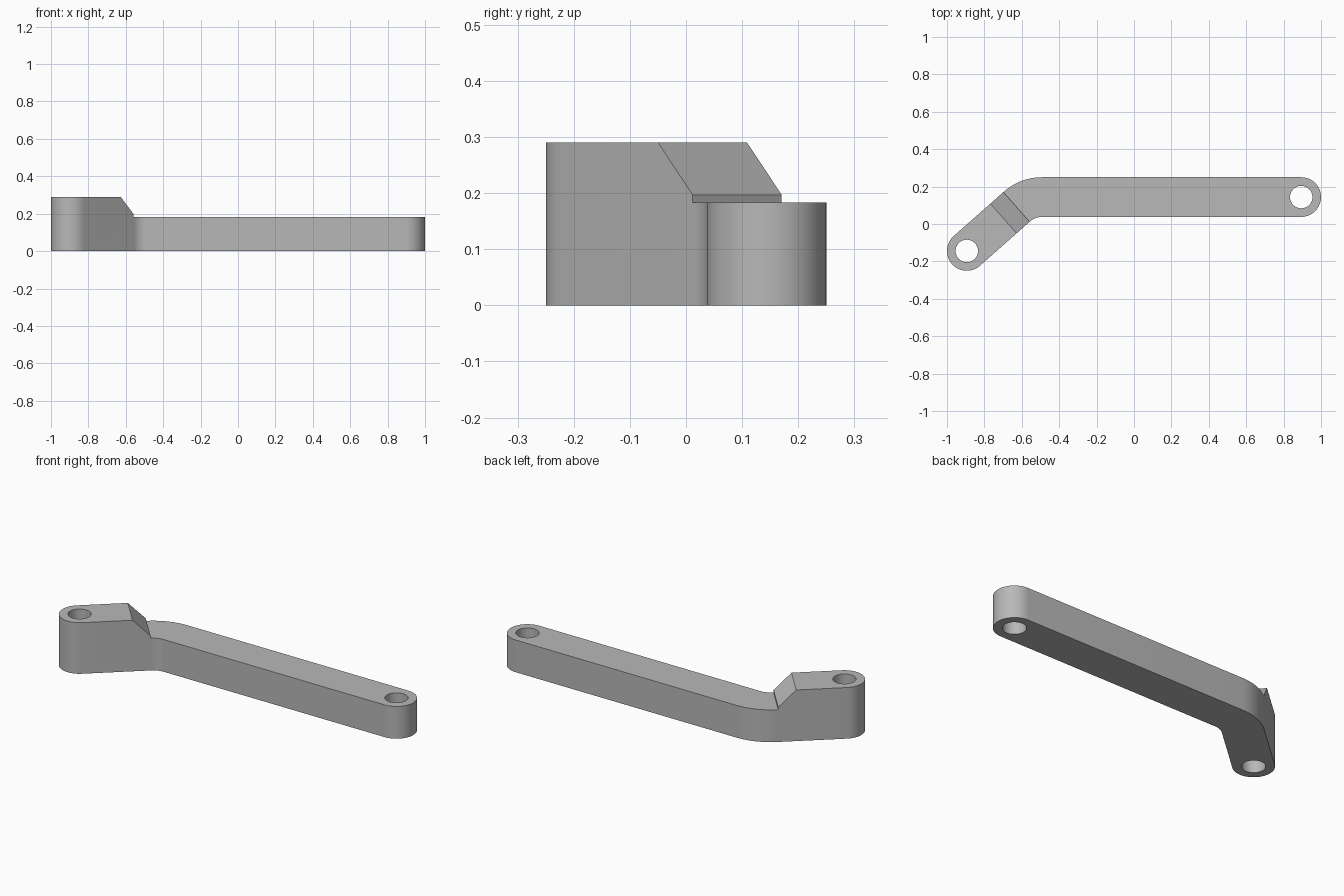
import bpy
import bmesh
from math import radians, sin, cos, tan
from mathutils import Vector

if "Cube" in bpy.data.objects:
    bpy.data.objects.remove(bpy.data.objects["Cube"], do_unlink=True)

WIDTH = 0.106                      # half width of the arm
BEND = radians(41.5)
BEND_RADIUS = 0.2                  # along the centre line
HOLE = 0.06
LOW, HIGH, LIP = 0.183, 0.29, 0.197
LONG_END = Vector((0.894, 0.144))
SHORT_END = Vector((-0.894, -0.144))
ALONG = Vector((cos(BEND), sin(BEND)))
ACROSS = Vector((-sin(BEND), cos(BEND)))

grey = bpy.data.materials.new("mid grey")
grey.use_nodes = True
colour = (0.48, 0.48, 0.48, 1)
grey.diffuse_color = colour
grey.node_tree.nodes["Principled BSDF"].inputs["Base Color"].default_value = colour


def arc(centre, radius, start, end, steps):
    angles = [start + (end - start) * i / steps for i in range(steps + 1)]
    return [centre + radius * Vector((cos(a), sin(a))) for a in angles]


def prism(name, points, sweep):
    """Solid made by sweeping a flat outline along a vector."""
    bm = bmesh.new()
    face = bm.faces.new([bm.verts.new(p) for p in points])
    new = bmesh.ops.extrude_face_region(bm, geom=[face])["geom"]
    moved = [v for v in new if isinstance(v, bmesh.types.BMVert)]
    bmesh.ops.translate(bm, verts=moved, vec=sweep)
    bmesh.ops.recalc_face_normals(bm, faces=bm.faces)
    mesh = bpy.data.meshes.new(name)
    bm.to_mesh(mesh)
    bm.free()
    obj = bpy.data.objects.new(name, mesh)
    bpy.context.collection.objects.link(obj)
    return obj


def cut(target, cutter):
    cutter.hide_render = True
    mod = target.modifiers.new("cut", 'BOOLEAN')
    mod.operation, mod.solver, mod.object = 'DIFFERENCE', 'EXACT', cutter
    bpy.context.view_layer.objects.active = target
    bpy.ops.object.modifier_apply(modifier=mod.name)
    bpy.data.objects.remove(cutter, do_unlink=True)


# Bent arm outline: rounded ends joined through a filleted bend
quarter = radians(90)
corner_x = SHORT_END.x + (LONG_END.y - SHORT_END.y) / tan(BEND)
bend_centre = Vector((corner_x + BEND_RADIUS * tan(BEND / 2), LONG_END.y - BEND_RADIUS))
outline = (arc(LONG_END, WIDTH, -quarter, quarter, 32)
           + arc(bend_centre, BEND_RADIUS + WIDTH, quarter, quarter + BEND, 16)
           + arc(SHORT_END, WIDTH, quarter + BEND, 3 * quarter + BEND, 32)
           + arc(bend_centre, BEND_RADIUS - WIDTH, quarter + BEND, quarter, 16))
arm = prism("bent_lever_arm", [p.to_3d() for p in outline], (0, 0, HIGH))
arm.data.materials.append(grey)

# Lower the long arm, leaving a chamfered step on the raised short end
step = 0.355
profile = [(step - 0.2, LIP + 0.2), (step, LIP), (step, LOW), (3, LOW), (3, LIP + 0.2)]
points = [(SHORT_END + ALONG * s - ACROSS * 2).to_3d() + Vector((0, 0, z)) for s, z in profile]
cut(arm, prism("step_cutter", points, (ACROSS * 4).to_3d()))

# Pin holes through both ends
for end in (LONG_END, SHORT_END):
    circle = arc(end, HOLE, 0, 4 * quarter, 48)[:-1]
    cut(arm, prism("hole_cutter", [p.to_3d() - Vector((0, 0, 0.1)) for p in circle], (0, 0, 0.5)))

# Smooth the curved walls, keep the edges crisp
bpy.ops.object.select_all(action='DESELECT')
arm.select_set(True)
bpy.context.view_layer.objects.active = arm
bpy.ops.object.shade_smooth_by_angle(angle=radians(30))
